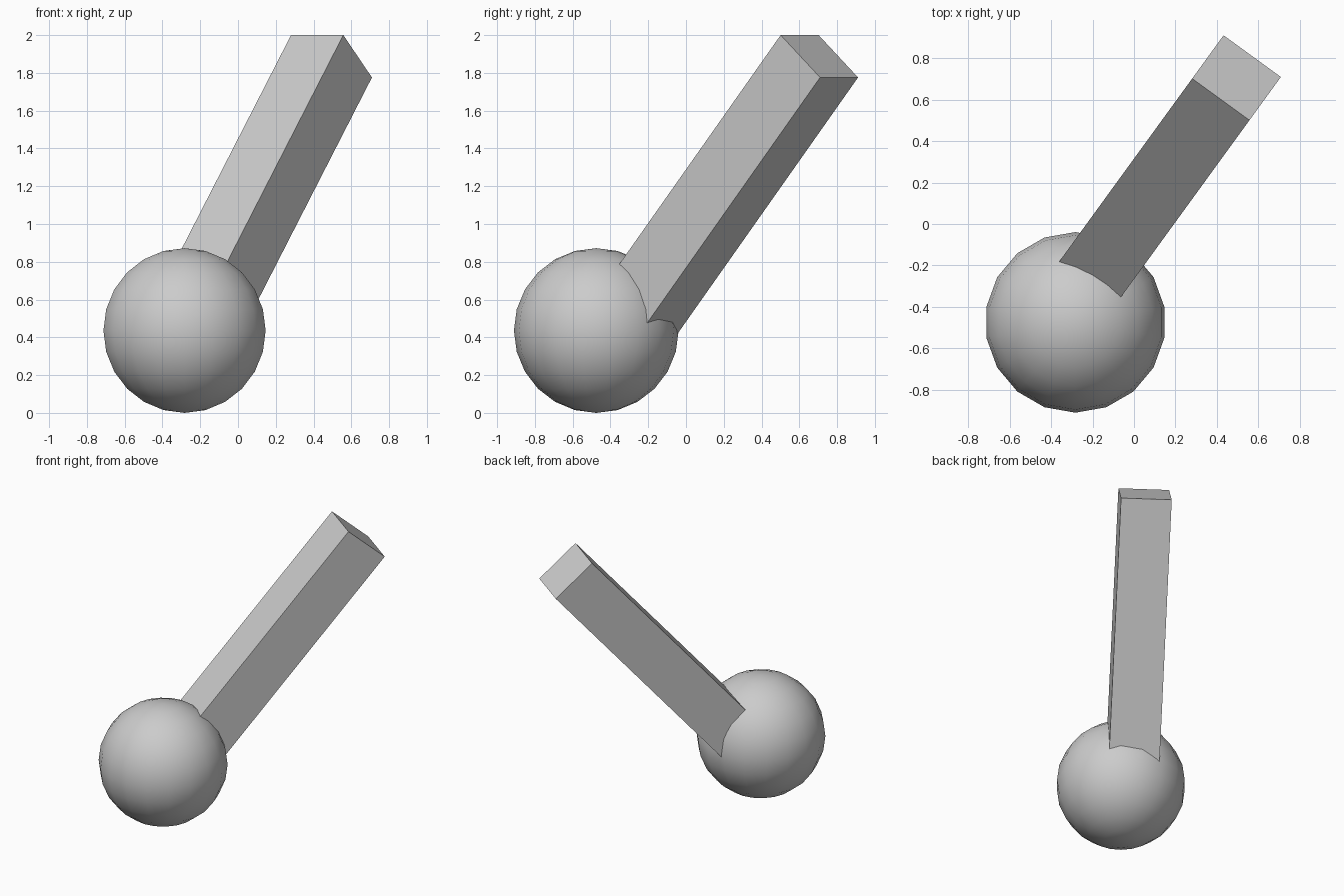
import bpy
import bmesh
from mathutils import Vector, Matrix

if "Cube" in bpy.data.objects:
    bpy.data.objects.remove(bpy.data.objects["Cube"])


def add_object(name, bm):
    mesh = bpy.data.meshes.new(name)
    bm.to_mesh(mesh)
    bm.free()
    obj = bpy.data.objects.new(name, mesh)
    bpy.context.collection.objects.link(obj)
    return obj


# Round ball at the foot, smooth shaded
RADIUS = 0.436
bm = bmesh.new()
bmesh.ops.create_uvsphere(bm, u_segments=18, v_segments=12, radius=RADIUS)
bmesh.ops.translate(bm, verts=bm.verts, vec=(-0.283, -0.475, RADIUS))
for face in bm.faces:
    face.smooth = True
add_object("ball", bm)

# Square bar leaning up and back, its lower end buried in the ball
LENGTH, WIDTH = 2.0, 0.342
across = Vector((0.278, -0.202, 0)).normalized()
axis = Vector((0.386, 0.531, 0.754))
axis = (axis - across * axis.dot(across)).normalized()
depth = axis.cross(across)
end_centre = Vector((0.495, 0.706, 1.888))
middle = end_centre - axis * LENGTH / 2
frame = Matrix((across, depth, axis)).transposed().to_4x4()

bm = bmesh.new()
bmesh.ops.create_cube(bm, size=1)
bmesh.ops.scale(bm, verts=bm.verts, vec=(WIDTH, WIDTH, LENGTH))
bmesh.ops.transform(bm, verts=bm.verts, matrix=Matrix.Translation(middle) @ frame)
add_object("bar", bm)
